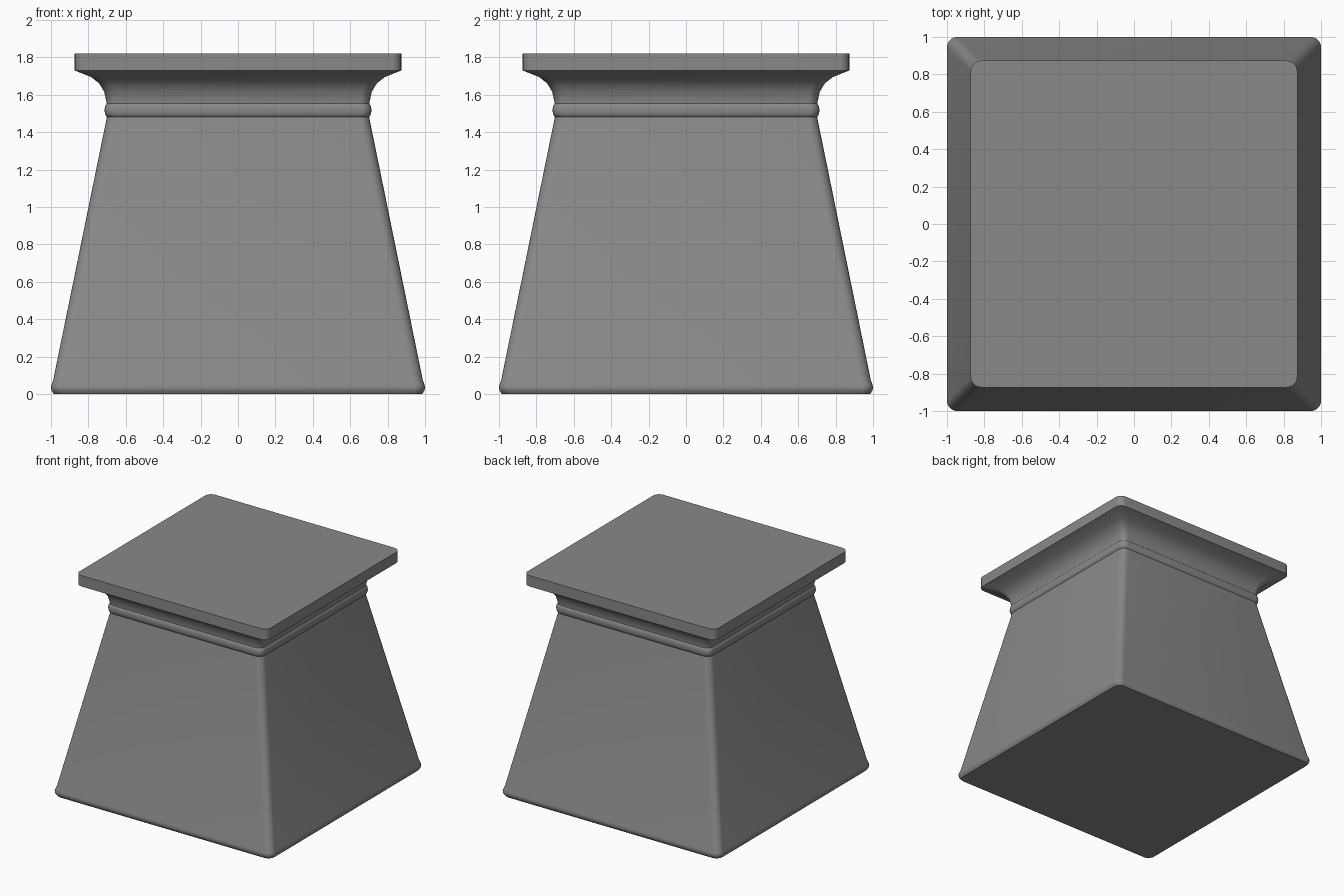
import bpy, bmesh, math

if "Cube" in bpy.data.objects:
    bpy.data.objects.remove(bpy.data.objects["Cube"])


def ring(half, z, radius=0.055, seg=6):
    """Rounded-square outline at height z."""
    pts = []
    c = half - radius
    for q, (sx, sy) in enumerate([(1, 1), (-1, 1), (-1, -1), (1, -1)]):
        for i in range(seg + 1):
            a = math.pi / 2 * (q + i / seg)
            pts.append((sx * c + radius * math.cos(a), sy * c + radius * math.sin(a), z))
    return pts


def arc(cx, cz, rx, rz, a0, a1, n):
    """Elliptical arc in the (half width, height) profile plane."""
    out = []
    for i in range(n + 1):
        a = math.radians(a0 + (a1 - a0) * i / n)
        out.append((cx + rx * math.cos(a), cz + rz * math.sin(a)))
    return out


# Outer profile from bottom to top
profile = [(0.984, 0.0), (0.997, 0.018), (1.0, 0.035), (0.997, 0.05)]  # foot
profile += [(0.988, 0.075), (0.701, 1.482)]                # tapered body
profile += arc(0.7, 1.518, 0.013, 0.035, -80, 80, 8)       # bead
profile += [(0.702, 1.556), (0.716, 1.618), (0.743, 1.662),
            (0.785, 1.695), (0.873, 1.73)]                 # cove
profile += [(0.873, 1.82)]                                 # top slab

# Loft the rounded squares into one closed solid
bm = bmesh.new()
loops = [[bm.verts.new(p) for p in ring(h, z)] for h, z in profile]
for lo, hi in zip(loops, loops[1:]):
    n = len(lo)
    for i in range(n):
        j = (i + 1) % n
        bm.faces.new((lo[i], lo[j], hi[j], hi[i]))
bm.faces.new(loops[0][::-1])
bm.faces.new(loops[-1])
bmesh.ops.recalc_face_normals(bm, faces=bm.faces)

mesh = bpy.data.meshes.new("pedestal")
bm.to_mesh(mesh)
bm.free()
pedestal = bpy.data.objects.new("pedestal", mesh)
bpy.context.collection.objects.link(pedestal)
bpy.context.view_layer.objects.active = pedestal
pedestal.select_set(True)
bpy.ops.object.shade_smooth_by_angle(angle=math.radians(35))

# Dark grey stone
stone = bpy.data.materials.new("dark_stone")
stone.diffuse_color = (0.25, 0.25, 0.25, 1)
stone.use_nodes = True
stone.node_tree.nodes["Principled BSDF"].inputs["Base Color"].default_value = stone.diffuse_color
mesh.materials.append(stone)
